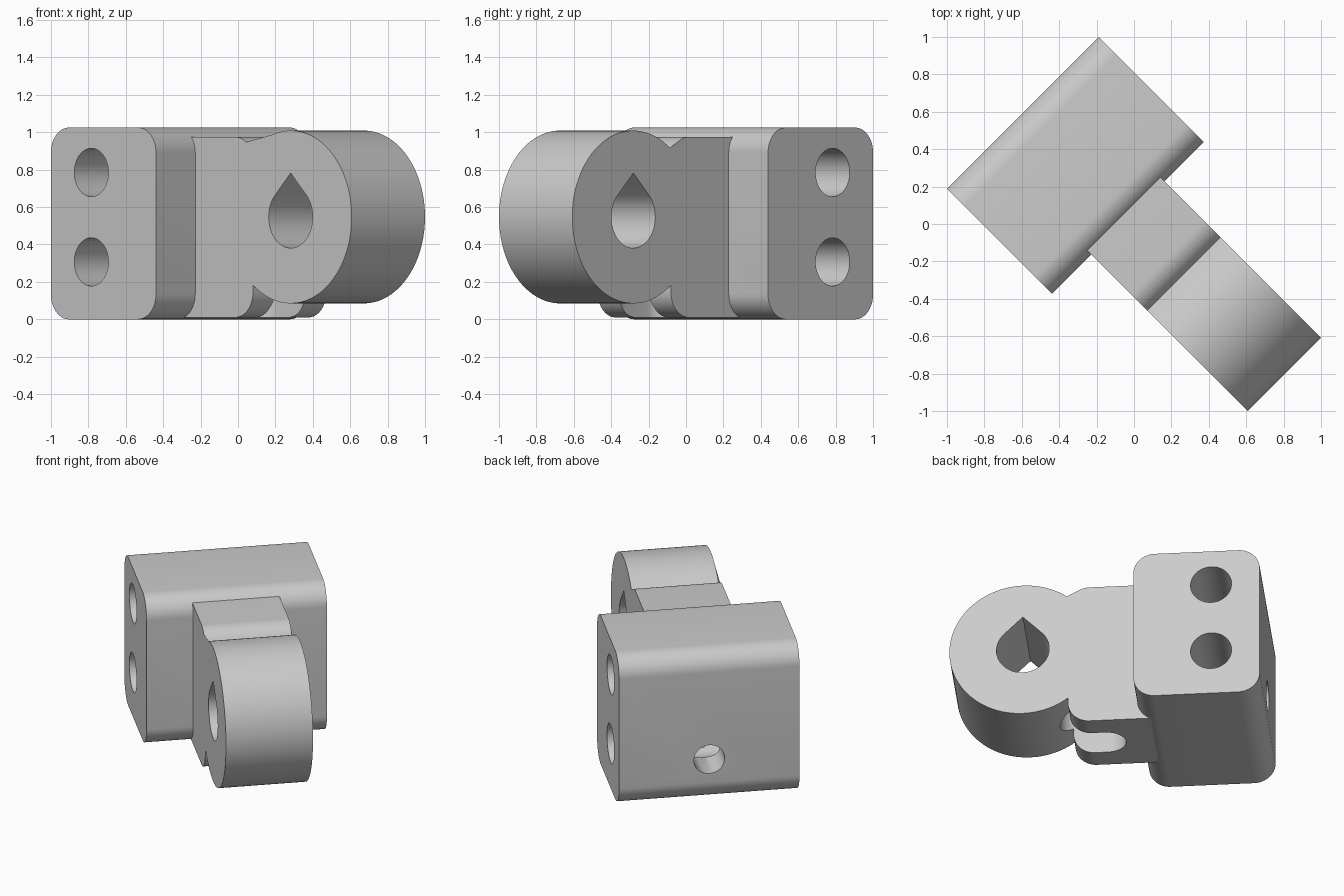
import bpy
import bmesh
from math import cos, sin, pi, radians
from mathutils import Vector

cube = bpy.data.objects.get("Cube")
if cube:
    bpy.data.objects.remove(cube, do_unlink=True)

grey = bpy.data.materials.new("plain_grey")
grey.use_nodes = True
colour = (0.6, 0.6, 0.6, 1)
grey.diffuse_color = colour
grey.node_tree.nodes["Principled BSDF"].inputs["Base Color"].default_value = colour

TURN = radians(-45)  # the part lies diagonally on the ground


def arc(cx, cy, r, start, end, steps=12):
    angles = [radians(start + (end - start) * i / steps) for i in range(steps + 1)]
    return [(cx + r * cos(a), cy + r * sin(a)) for a in angles]


def circle(cx, cy, r, steps=48):
    return arc(cx, cy, r, 0, 360, steps)[:-1]


def prism(name, outline, axis, low, high):
    """Extrude a flat outline along one local axis."""
    place = {"x": lambda a, b, d: (d, a, b),
             "y": lambda a, b, d: (a, d, b),
             "z": lambda a, b, d: (a, b, d)}[axis]
    bm = bmesh.new()
    cap = bm.faces.new([bm.verts.new(place(a, b, low)) for a, b in outline])
    grown = bmesh.ops.extrude_face_region(bm, geom=[cap])["geom"]
    shift = Vector(place(0, 0, high - low))
    bmesh.ops.translate(bm, vec=shift,
                        verts=[g for g in grown if isinstance(g, bmesh.types.BMVert)])
    bmesh.ops.recalc_face_normals(bm, faces=bm.faces)
    mesh = bpy.data.meshes.new(name)
    bm.to_mesh(mesh)
    bm.free()
    mesh.materials.append(grey)
    obj = bpy.data.objects.new(name, mesh)
    obj.rotation_euler.z = TURN
    bpy.context.collection.objects.link(obj)
    return obj


def activate(obj):
    bpy.ops.object.select_all(action="DESELECT")
    obj.select_set(True)
    bpy.context.view_layer.objects.active = obj


def cut(obj, cutters):
    activate(obj)
    for cutter in cutters:
        mod = obj.modifiers.new("cut", "BOOLEAN")
        mod.operation = "DIFFERENCE"
        mod.solver = "EXACT"
        mod.object = cutter
        bpy.ops.object.modifier_apply(modifier=mod.name)
    bpy.ops.object.shade_smooth_by_angle(angle=radians(30))


# Mounting block with four rounded long edges
R = 0.135
back, front, top = -0.841, -0.046, 1.025
outline = (arc(front - R, top - R, R, 0, 90) + arc(back + R, top - R, R, 90, 180)
           + arc(back + R, R, R, 180, 270) + arc(front - R, R, R, 270, 360))
block = prism("mounting_block", outline, "y", -0.574, 0.574)

# Arm: round eye joined to a neck with rounded shoulders
EYE_X, EYE_Z, EYE_R = 0.675, 0.547, 0.462
outline = (arc(EYE_X, EYE_Z, EYE_R, -128, 130.3, 72)
           + arc(0.256, 0.84, R, 26, 90)
           + [(-0.2, 0.975), (-0.2, 0.01)]
           + arc(0.256, 0.145, R, -90, 0))
arm = prism("pivot_arm", outline, "y", -0.277, 0.277)

# Cutters: cross bolt holes, rear hole, teardrop eye, underside slot
bolts = [prism("bolt_cutter", circle(-0.535, z, 0.129), "y", -1, 1)
         for z in (0.307, 0.785)]
rear = prism("rear_hole_cutter", circle(0, 0.292, 0.098), "x", -1, 0.15)
r = 0.166
teardrop = prism("teardrop_cutter",
                 arc(EYE_X, EYE_Z, r, 135, 405, 36) + [(EYE_X, EYE_Z + r * 2 ** 0.5)],
                 "y", -1, 1)
w = 0.123
slot = prism("slot_cutter",
             arc(0.05 + w, 0, w, 90, 270, 16) + arc(0.465 - w, 0, w, -90, 90, 16),
             "z", -0.2, 0.36)

cut(block, bolts + [rear])
cut(arm, [teardrop, slot, rear])

for cutter in bolts + [rear, teardrop, slot]:
    bpy.data.objects.remove(cutter, do_unlink=True)
